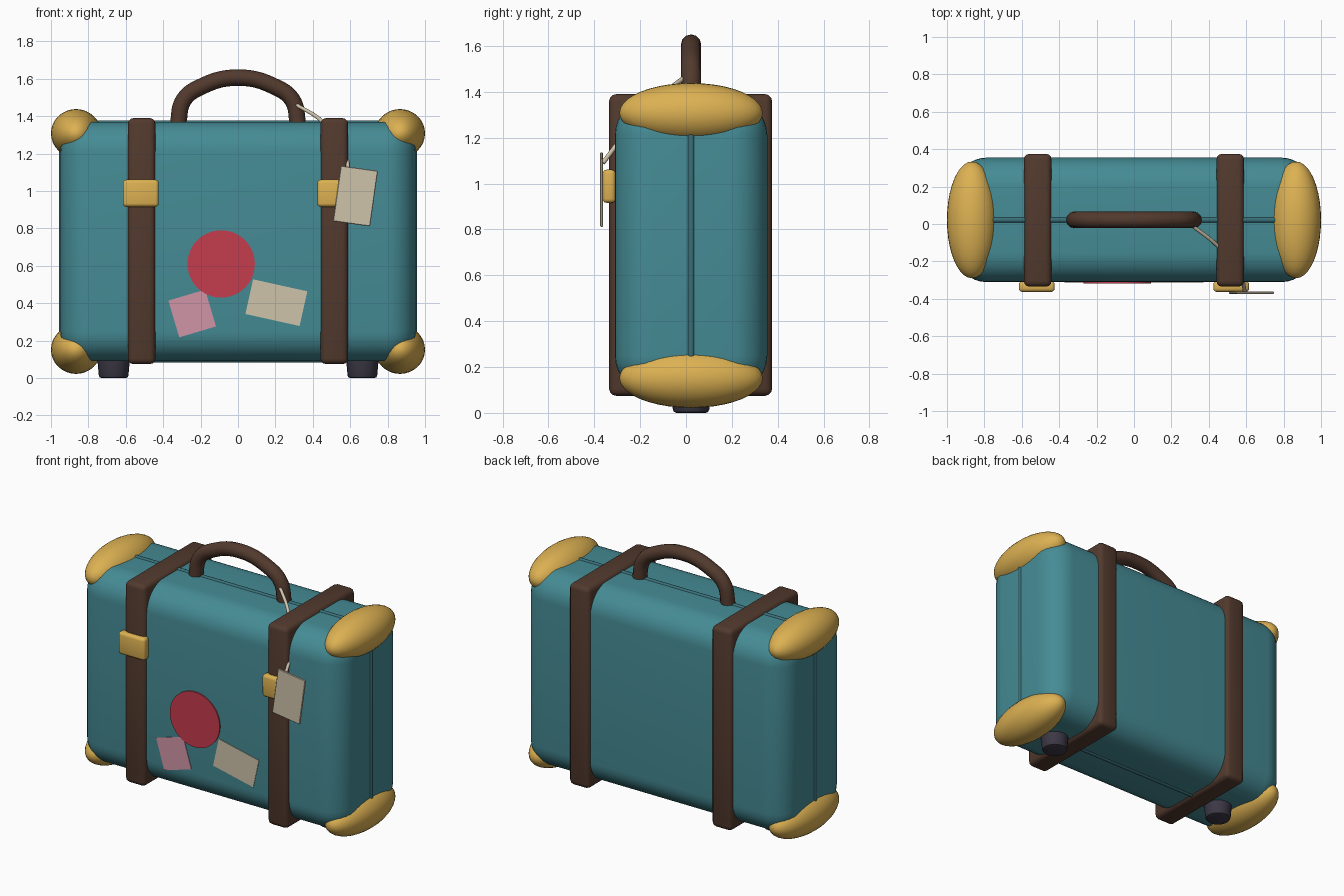
import bpy, bmesh, math
from mathutils import Matrix, Vector

cube = bpy.data.objects.get("Cube")
if cube:
    bpy.data.objects.remove(cube, do_unlink=True)

MID_Y, MID_Z = 0.022, 0.73      # centre of the case
FRONT = -0.31                   # front face of the case


def material(name, rgb):
    m = bpy.data.materials.new(name)
    m.use_nodes = True
    m.diffuse_color = (*rgb, 1)
    bsdf = m.node_tree.nodes["Principled BSDF"]
    bsdf.inputs["Base Color"].default_value = (*rgb, 1)
    bsdf.inputs["Roughness"].default_value = 0.6
    return m


teal = material("teal shell", (0.06, 0.26, 0.30))
dark_teal = material("dark teal seam", (0.04, 0.16, 0.19))
brown = material("brown leather", (0.085, 0.042, 0.027))
gold = material("gold brass", (0.72, 0.44, 0.085))
red = material("red sticker", (0.56, 0.045, 0.075))
pink = material("pink sticker", (0.64, 0.30, 0.38))
cream = material("cream paper", (0.62, 0.55, 0.41))
rubber = material("dark rubber", (0.045, 0.04, 0.06))


def finish(name, bm, mat, angle=35):
    me = bpy.data.meshes.new(name)
    bmesh.ops.recalc_face_normals(bm, faces=bm.faces)
    bm.to_mesh(me)
    bm.free()
    me.materials.append(mat)
    ob = bpy.data.objects.new(name, me)
    bpy.context.collection.objects.link(ob)
    bpy.ops.object.select_all(action="DESELECT")
    ob.select_set(True)
    bpy.context.view_layer.objects.active = ob
    bpy.ops.object.shade_smooth_by_angle(angle=math.radians(angle))
    return ob


def box(name, centre, size, mat, bevel=0, segments=3, turn=0):
    """Rounded box, optionally turned in the front plane (degrees)."""
    bm = bmesh.new()
    bmesh.ops.create_cube(bm, size=1)
    bmesh.ops.scale(bm, vec=size, verts=bm.verts)
    if bevel:
        bmesh.ops.bevel(bm, geom=bm.edges[:] + bm.verts[:], offset=bevel,
                        segments=segments, profile=0.5, affect="EDGES")
    bm.transform(Matrix.Translation(centre) @ Matrix.Rotation(math.radians(-turn), 4, "Y"))
    return finish(name, bm, mat)


def cylinder(name, centre, r_low, r_high, depth, mat, sides, facing_front=False, bevel=0):
    bm = bmesh.new()
    bmesh.ops.create_cone(bm, cap_ends=True, segments=sides,
                          radius1=r_low, radius2=r_high, depth=depth)
    if bevel:
        low = [e for e in bm.edges if all(v.co.z < 0 for v in e.verts)]
        bmesh.ops.bevel(bm, geom=low, offset=bevel, segments=2, profile=0.5, affect="EDGES")
    if facing_front:
        bm.transform(Matrix.Rotation(math.pi / 2, 4, "X"))
    bm.transform(Matrix.Translation(centre))
    return finish(name, bm, mat)


def tube(name, points, radius, mat, cyclic=False, smooth=True):
    """Round tube along a path."""
    cu = bpy.data.curves.new(name, "CURVE")
    cu.dimensions = "3D"
    cu.bevel_depth = radius
    cu.bevel_resolution = 4
    cu.use_fill_caps = True
    if smooth:
        sp = cu.splines.new("BEZIER")
        sp.bezier_points.add(len(points) - 1)
        for bp, p in zip(sp.bezier_points, points):
            bp.co = p
            bp.handle_left_type = bp.handle_right_type = "AUTO"
    else:
        sp = cu.splines.new("POLY")
        sp.points.add(len(points) - 1)
        for sp_point, p in zip(sp.points, points):
            sp_point.co = (*p, 1)
    sp.use_cyclic_u = cyclic
    cu.materials.append(mat)
    ob = bpy.data.objects.new(name, cu)
    bpy.context.collection.objects.link(ob)
    bpy.ops.object.select_all(action="DESELECT")
    ob.select_set(True)
    bpy.context.view_layer.objects.active = ob
    bpy.ops.object.convert(target="MESH")
    bpy.ops.object.shade_smooth_by_angle(angle=math.radians(50))
    return bpy.context.object


# Case shell
box("case_shell", (0, MID_Y, MID_Z), (1.9, 0.665, 1.28), teal, bevel=0.16, segments=8)

# Raised seam running round the middle of the shell
ring, radius, half_x, half_z = [], 0.155, 0.942, 0.632
for quarter, (sx, sz) in enumerate([(1, 1), (-1, 1), (-1, -1), (1, -1)]):
    for step in range(9):
        a = (quarter + step / 8) * math.pi / 2
        ring.append((sx * (half_x - radius) + radius * math.cos(a), MID_Y,
                     MID_Z + sz * (half_z - radius) + radius * math.sin(a)))
tube("shell_seam", ring, 0.016, dark_teal, cyclic=True, smooth=False)

# Mirrored fittings
for side, s in (("right", -1), ("left", 1)):
    for level, up in (("upper", 1), ("lower", -1)):
        bm = bmesh.new()
        bmesh.ops.create_uvsphere(bm, u_segments=32, v_segments=20, radius=1)
        bm.transform(Matrix.Rotation(math.pi / 2, 4, "X"))
        bmesh.ops.scale(bm, vec=(0.134, 0.312, 0.13), verts=bm.verts)
        bmesh.ops.translate(bm, vec=(s * 0.866, MID_Y, MID_Z + up * 0.578), verts=bm.verts)
        finish(f"{level}_{side}_corner_cap", bm, gold, 60)
    box(f"{side}_strap", (s * 0.515, 0.02, 0.732), (0.148, 0.71, 1.315), brown, bevel=0.03)
    box(f"{side}_buckle", (s * 0.52, -0.335, 0.988), (0.192, 0.056, 0.145), gold, bevel=0.018)
    cylinder(f"{side}_foot", (s * 0.665, MID_Y, 0.055), 0.078, 0.088, 0.11, rubber, 20, bevel=0.014)

# Carrying handle
half = [(0.322, 1.35), (0.29, 1.487), (0.2, 1.556)]
path = [(-x, MID_Y, z) for x, z in half] + [(0, MID_Y, 1.606)]
path += [(x, MID_Y, z) for x, z in reversed(half)]
tube("carry_handle", path, 0.044, brown)

# Stickers on the front
box("pink_sticker", (-0.245, FRONT - 0.001, 0.345), (0.205, 0.006, 0.205), pink, turn=16.5)
box("cream_sticker", (0.205, FRONT - 0.001, 0.403), (0.297, 0.006, 0.19), cream, turn=-12.5)
cylinder("round_sticker", (-0.09, FRONT - 0.004, 0.61), 0.18, 0.18, 0.009, red, 48, facing_front=True)

# Luggage tag and its cord
box("luggage_tag", (0.628, -0.368, 0.973), (0.2, 0.012, 0.3), cream, bevel=0.003, segments=1, turn=-8)
tube("tag_cord", [(0.3, 0.0, 1.468), (0.45, -0.12, 1.372), (0.575, -0.285, 1.19),
                  (0.592, -0.362, 1.09)], 0.01, cream)
